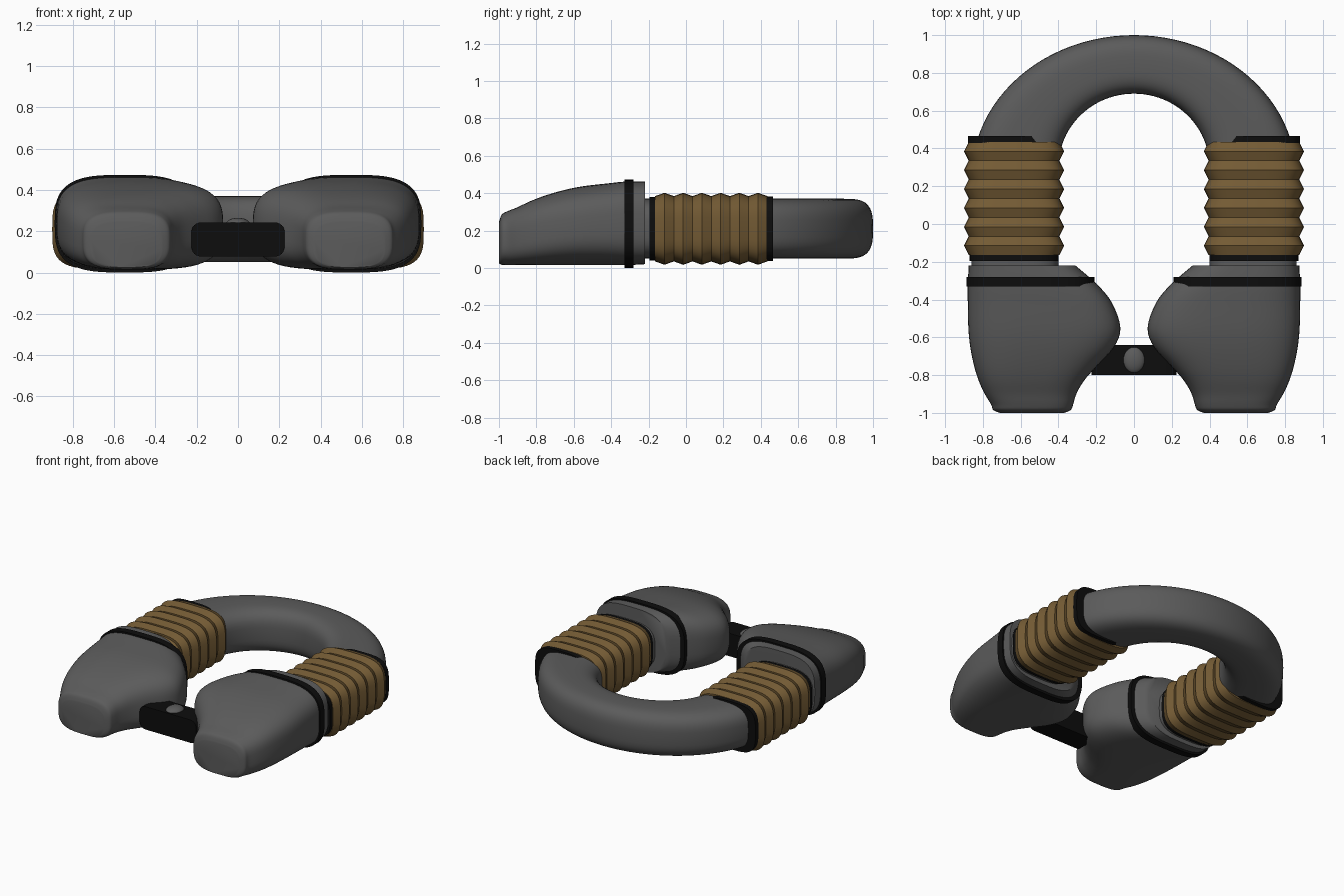
import bpy, bmesh, math
from mathutils import Vector

if "Cube" in bpy.data.objects:
    bpy.data.objects.remove(bpy.data.objects["Cube"])


def material(name, rgb):
    m = bpy.data.materials.new(name)
    m.diffuse_color = (*rgb, 1)
    m.use_nodes = True
    m.node_tree.nodes["Principled BSDF"].inputs["Base Color"].default_value = m.diffuse_color
    return m


GREY = material("dark grey", (0.105, 0.105, 0.105))
BROWN = material("brown grip", (0.175, 0.105, 0.035))
BLACK = material("black", (0.004, 0.004, 0.004))


def finish(name, bm, mat, angle, mirror):
    bmesh.ops.recalc_face_normals(bm, faces=bm.faces)
    me = bpy.data.meshes.new(name)
    bm.to_mesh(me)
    bm.free()
    ob = bpy.data.objects.new(name, me)
    bpy.context.collection.objects.link(ob)
    me.materials.append(mat)
    if mirror:
        ob.modifiers.new("mirror", 'MIRROR').use_mirror_merge = False
    bpy.ops.object.select_all(action='DESELECT')
    ob.select_set(True)
    bpy.context.view_layer.objects.active = ob
    bpy.ops.object.shade_smooth_by_angle(angle=math.radians(angle))
    return ob


def loft(name, sections, mat, angle=35, mirror=True, n=48, power=3.2):
    """Skin rounded-rectangle sections: (inner xy, outer xy, z low, z high)."""
    bm = bmesh.new()
    rings = []
    for a, b, z0, z1 in sections:
        a, b = Vector(a), Vector(b)
        ring = []
        for i in range(n):
            t = 2 * math.pi * i / n
            c, s = math.cos(t), math.sin(t)
            u = math.copysign(abs(c) ** (2 / power), c)
            v = math.copysign(abs(s) ** (2 / power), s)
            p = (a + b) / 2 + (b - a) / 2 * u
            ring.append(bm.verts.new((p.x, p.y, (z0 + z1) / 2 + (z1 - z0) / 2 * v)))
        rings.append(ring)
    for r, q in zip(rings, rings[1:]):
        for i in range(n):
            bm.faces.new((r[i], r[(i + 1) % n], q[(i + 1) % n], q[i]))
    bm.faces.new(rings[0])
    bm.faces.new(rings[-1])
    return finish(name, bm, mat, angle, mirror)


def straight(y, x0, x1, z0, z1):
    return ((x0, y), (x1, y), z0, z1)


# U-shaped tube: straight legs joined by an arch
tube = [straight(-0.30, 0.40, 0.86, 0.05, 0.37)]
for i in range(49):
    t = math.pi * i / 48
    c, s = math.cos(t), math.sin(t)
    tube.append(((0.40 * c, 0.30 + 0.39 * s), (0.86 * c, 0.25 + 0.75 * s), 0.05, 0.37))
tube.append(straight(-0.30, -0.40, -0.86, 0.05, 0.37))
loft("arched_tube", tube, GREY, mirror=False)

# ribbed grips
ribs = []
for i in range(13):
    y = -0.165 + 0.6 * i / 12
    k = i % 2
    ribs.append(straight(y, 0.395 - 0.025 * k, 0.875 + 0.025 * k, 0.035 - 0.018 * k, 0.384 + 0.018 * k))
loft("ribbed_grip", ribs, BROWN, angle=24, power=3.6)

# black rings at both ends of each grip
loft("grip_lower_band", [straight(y, 0.40, 0.872, 0.04, 0.38) for y in (-0.195, -0.155)], BLACK, power=3.6)
loft("grip_upper_band", [straight(0.43, 0.45, 0.88, 0.038, 0.382),
                         straight(0.465, 0.475, 0.88, 0.038, 0.382)], BLACK, power=3.6)

# front pods: stations of y, inner x, outer x, bottom, top
stations = [
    (-0.22, 0.31, 0.875, 0.02, 0.462), (-0.32, 0.195, 0.88, 0.015, 0.462),
    (-0.42, 0.115, 0.88, 0.015, 0.452), (-0.55, 0.072, 0.877, 0.015, 0.437),
    (-0.65, 0.105, 0.867, 0.015, 0.417), (-0.75, 0.195, 0.847, 0.015, 0.388),
    (-0.83, 0.265, 0.822, 0.015, 0.358), (-0.90, 0.305, 0.79, 0.015, 0.325),
    (-0.955, 0.322, 0.757, 0.015, 0.303), (-0.985, 0.335, 0.745, 0.017, 0.285),
    (-1.0, 0.37, 0.71, 0.025, 0.245),
]


def smooth(rows, steps=4):
    out = []
    for i in range(len(rows) - 1):
        p0, p1, p2, p3 = (Vector(rows[max(0, min(len(rows) - 1, i + d))]) for d in (-1, 0, 1, 2))
        for k in range(steps):
            t = k / steps
            out.append(0.5 * (2 * p1 + (p2 - p0) * t + (2 * p0 - 5 * p1 + 4 * p2 - p3) * t * t
                              + (3 * p1 - p0 - 3 * p2 + p3) * t ** 3))
    return out + [Vector(rows[-1])]


# Vector allows five components, so each row goes straight through
loft("front_pod", [straight(*r) for r in smooth([tuple(r) for r in stations])], GREY, n=64, angle=50)
loft("pod_band", [straight(y, 0.208, 0.888, 0.0, 0.473) for y in (-0.33, -0.28)], BLACK, n=64)

# crossbar with rounded ends
bm = bmesh.new()
bmesh.ops.create_cube(bm, size=1)
for v in bm.verts:
    v.co = Vector((v.co.x * 0.45, -0.72 + v.co.y * 0.16, 0.16 + v.co.z * 0.165))
edges = [e for e in bm.edges if abs(e.verts[0].co.y - e.verts[1].co.y) > 0.1]
bmesh.ops.bevel(bm, geom=edges, offset=0.045, segments=6, profile=0.5, affect='EDGES')
finish("crossbar", bm, BLACK, 35, False)

# button on the crossbar
bm = bmesh.new()
bmesh.ops.create_uvsphere(bm, u_segments=24, v_segments=12, radius=1)
for v in bm.verts:
    v.co = Vector((v.co.x * 0.058, -0.72 + v.co.y * 0.07, 0.235 + v.co.z * 0.03))
finish("button", bm, GREY, 60, False)
